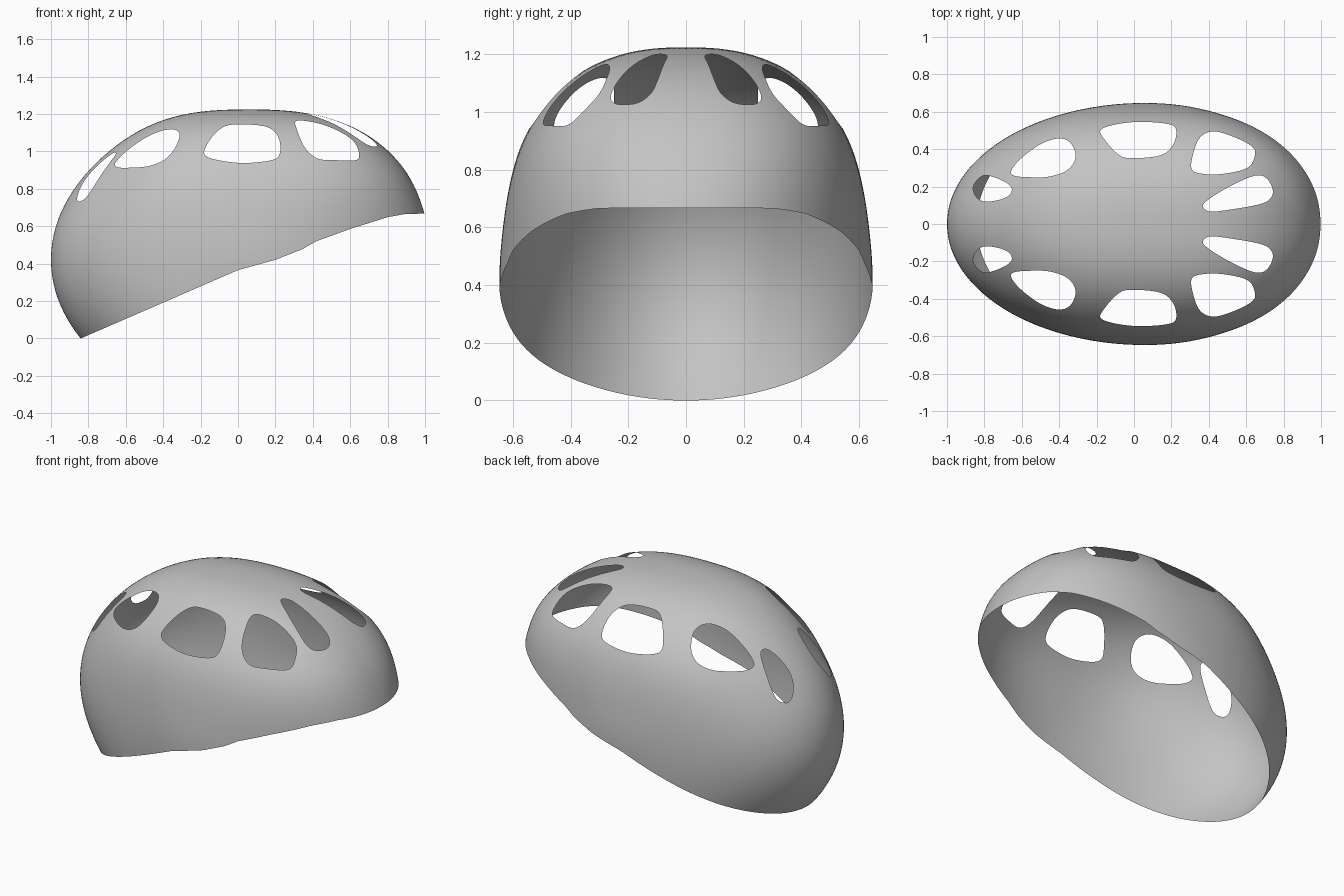
import bpy
from math import sin, cos, pi, atan2, hypot, acos
from mathutils import Vector
from mathutils.geometry import delaunay_2d_cdt

default_cube = bpy.data.objects.get("Cube")
if default_cube:
    bpy.data.objects.remove(default_cube, do_unlink=True)

# Overall proportions of the egg-shaped shell
CENTRE_X, CENTRE_Z = 0.06, 0.42
BACK, FRONT, HALF_WIDTH, HEIGHT, DEPTH = 1.06, 0.975, 0.647, 0.804, 0.795
RINGS = 44

# Lower rim height along the length
RIM = [(-1.1, -0.11), (-0.84, 0), (0, 0.365), (0.2, 0.42), (0.34, 0.475),
       (0.42, 0.52), (0.6, 0.585), (0.8, 0.648), (0.9, 0.666), (1.1, 0.667)]

# Vent outlines in plan, one side only
VENT_NOSE = [(.37, .09), (.39, .125), (.51, .2), (.645, .258), (.71, .243),
             (.743, .175), (.717, .125), (.647, .1), (.513, .077), (.41, .066)]
VENT_FRONT = [(.31, .29), (.315, .37), (.353, .463), (.428, .495), (.54, .463),
              (.63, .415), (.647, .37), (.61, .302), (.49, .27), (.38, .267)]
VENT_SIDE = [(.225, .505), (.21, .425), (.14, .367), (-.02, .352), (-.09, .377),
             (-.166, .463), (-.176, .505), (-.1, .532), (.03, .546), (.18, .535)]
VENT_REAR = [(-.658, .28), (-.61, .345), (-.503, .425), (-.406, .457), (-.342, .436),
             (-.312, .361), (-.353, .291), (-.45, .254), (-.556, .25), (-.635, .257)]
VENT_TAIL = [(-.86, .185), (-.845, .227), (-.797, .26), (-.717, .238), (-.658, .2),
             (-.663, .158), (-.717, .13), (-.797, .12), (-.84, .142)]


def exponent(d):
    """Roundness of the shell, boxier towards the upper sides."""
    s = min(1, abs(d.z) / 0.6)
    lift = s * s * (3 - 2 * s)
    along = (1 - d.x ** 2) ** 3 if d.x < 0 else 1 - 0.5 * d.x ** 2
    return 2 + 0.45 * lift * max(0, along)


def size(p):
    """Is 1 on the shell for a point in unit space."""
    n = exponent(p.normalized())
    return sum(abs(c) ** n for c in p) ** (1 / n)


def surface(theta, colat):
    d = Vector((sin(colat) * cos(theta), sin(colat) * sin(theta), cos(colat)))
    d /= size(d)
    return Vector((CENTRE_X + d.x * (FRONT if d.x > 0 else BACK),
                   d.y * HALF_WIDTH,
                   CENTRE_Z + d.z * (HEIGHT if d.z > 0 else DEPTH)))


def bisect(test, low, high):
    for _ in range(30):
        mid = (low + high) / 2
        low, high = (mid, high) if test(mid) else (low, mid)
    return low


def rim_height(x):
    for (x0, z0), (x1, z1) in zip(RIM, RIM[1:]):
        if x <= x1:
            return z0 + (z1 - z0) * (x - x0) / (x1 - x0)
    return RIM[-1][1]


def rim_angle(theta):
    def above(colat):
        p = surface(theta, colat)
        return p.z > rim_height(p.x)
    return bisect(above, 0.5, 2.9)


def plan_to_disc(x, y):
    """Flatten a plan point on the upper shell to the unit disc."""
    u = (x - CENTRE_X) / (FRONT if x > CENTRE_X else BACK)
    v = y / HALF_WIDTH
    z = bisect(lambda h: size(Vector((u, v, h))) < 1, 0, 1.1)
    theta = atan2(v, u)
    t = acos(Vector((u, v, z)).normalized().z) / rim_angle(theta)
    return Vector((t * cos(theta), t * sin(theta)))


def smooth_loop(points, steps=7):
    """Closed smooth curve through the points."""
    pts = [Vector(p) for p in points]
    out = []
    for i in range(len(pts)):
        a, b, c, d = (pts[(i + k) % len(pts)] for k in (-1, 0, 1, 2))
        for k in range(steps):
            t = k / steps
            out.append(b + 0.5 * t * ((c - a) + t * ((2 * a - 5 * b + 4 * c - d)
                                                     + t * (3 * (b - c) + d - a))))
    return out


def inside(p, loop):
    hit = False
    for a, b in zip(loop, loop[1:] + loop[:1]):
        if (a.y > p.y) != (b.y > p.y):
            if p.x < a.x + (b.x - a.x) * (p.y - a.y) / (b.y - a.y):
                hit = not hit
    return hit


# Vent loops on the flattened shell, mirrored to both sides
vents = []
for outline in (VENT_NOSE, VENT_FRONT, VENT_SIDE, VENT_REAR, VENT_TAIL):
    loop = [plan_to_disc(p.x, p.y) for p in smooth_loop(outline)]
    vents += [loop, [Vector((p.x, -p.y)) for p in loop]]


def in_vent(p, margin=0.0):
    for loop in vents:
        if margin and any((p - q).length < margin for q in loop):
            return True
        if inside(p, loop):
            return True
    return False


# Flat point layout: concentric rings plus the vent edges
points, edges = [Vector((0, 0))], []
for ring in range(1, RINGS + 1):
    for k in range(6 * ring):
        angle = 2 * pi * k / (6 * ring)
        p = Vector((cos(angle), sin(angle))) * (ring / RINGS)
        if not in_vent(p, 0.009):
            points.append(p)
for loop in vents:
    start, count = len(points), len(loop)
    points += loop
    edges += [(start + i, start + (i + 1) % count) for i in range(count)]

flat = delaunay_2d_cdt(points, edges, [], 0, 1e-6)
flat_points = [Vector(p) for p in flat[0]]
faces = [f for f in flat[2]
         if not in_vent(sum((flat_points[i] for i in f), Vector((0, 0))) / len(f))]

# Wrap the flat layout onto the shell
coords = []
for p in flat_points:
    theta = atan2(p.y, p.x)
    coords.append(surface(theta, hypot(p.x, p.y) * rim_angle(theta)))

mesh = bpy.data.meshes.new("vented_shell")
mesh.from_pydata(coords, [], faces)
mesh.update()
shell = bpy.data.objects.new("vented_shell", mesh)
bpy.context.collection.objects.link(shell)
for poly in mesh.polygons:
    poly.use_smooth = True

# Single plain grey
grey = bpy.data.materials.new("plain_grey")
grey.use_nodes = True
colour = (0.55, 0.55, 0.55, 1)
grey.diffuse_color = colour
grey.node_tree.nodes["Principled BSDF"].inputs["Base Color"].default_value = colour
mesh.materials.append(grey)
